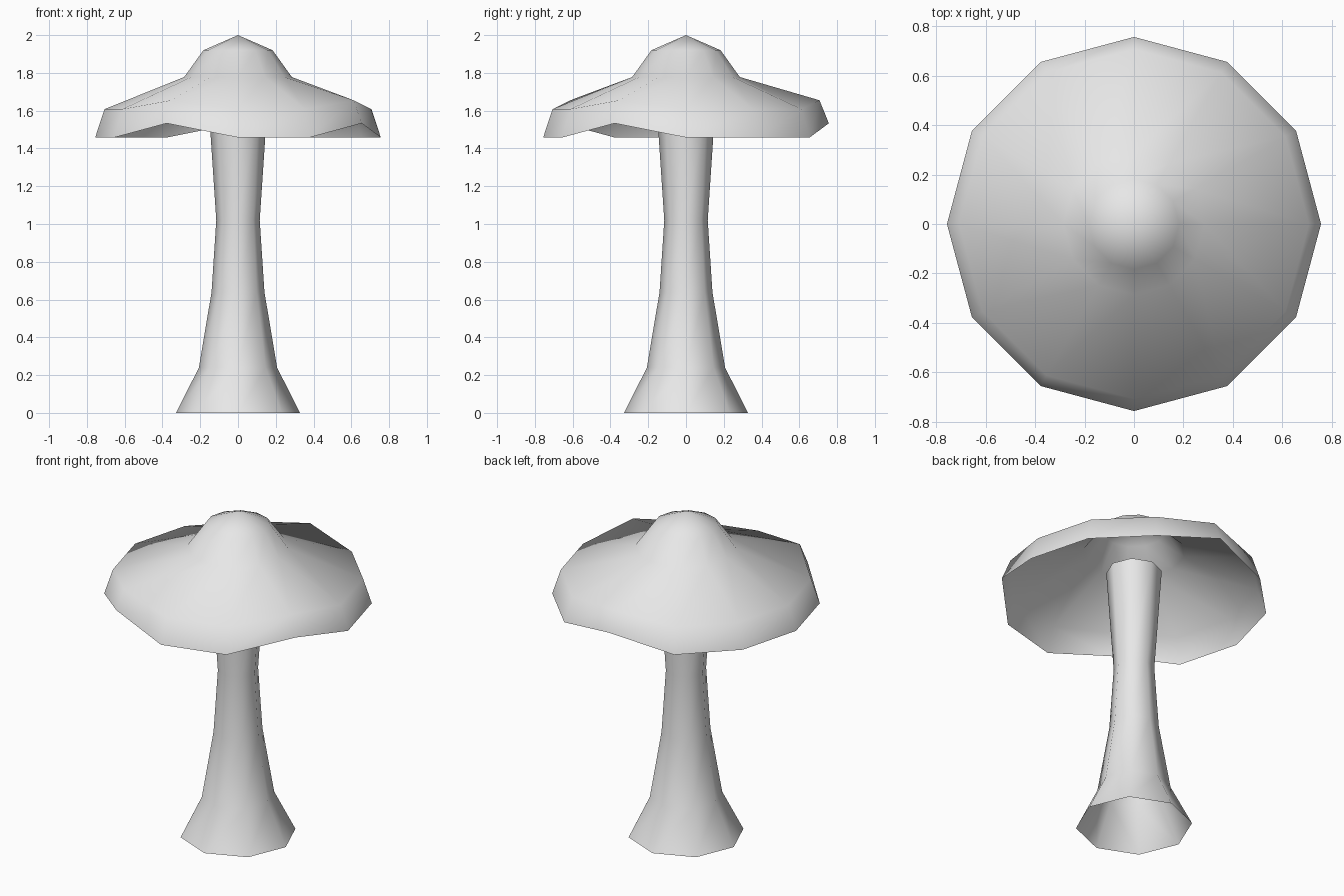
import bpy, bmesh
from math import cos, sin, radians, tau

if "Cube" in bpy.data.objects:
    bpy.data.objects.remove(bpy.data.objects["Cube"], do_unlink=True)

grey = bpy.data.materials.new("pale grey")
grey.use_nodes = True
grey.diffuse_color = (0.8, 0.8, 0.8, 1)
grey.node_tree.nodes["Principled BSDF"].inputs["Base Color"].default_value = (0.8, 0.8, 0.8, 1)


def lathe(name, profile, sides, lift=lambda ring, side: 0.0, tip=None):
    """Open shell through rings of (radius, height), listed from bottom to top."""
    bm = bmesh.new()
    rings = []
    for i, (r, z) in enumerate(profile):
        rings.append([bm.verts.new((r * cos(tau * k / sides), r * sin(tau * k / sides), z + lift(i, k)))
                      for k in range(sides)])
    for low, high in zip(rings, rings[1:]):
        for k in range(sides):
            n = (k + 1) % sides
            bm.faces.new((low[k], low[n], high[n], high[k]))
    if tip is not None:
        point = bm.verts.new((0, 0, tip))
        for k in range(sides):
            bm.faces.new((rings[-1][k], rings[-1][(k + 1) % sides], point))
    mesh = bpy.data.meshes.new(name)
    bm.to_mesh(mesh)
    bm.free()
    mesh.materials.append(grey)
    mesh.shade_smooth()
    obj = bpy.data.objects.new(name, mesh)
    bpy.context.collection.objects.link(obj)
    return obj


# Flared stem, open at both ends
lathe("stem", [(0.328, 0), (0.207, 0.24), (0.14, 0.64), (0.115, 1.02), (0.157, 1.65)], 8)

# Hollow cap with three raised corners on its rim
raised = {3, 8, 11}
rim_lift = (0.075, 0.047)


def wavy_rim(ring, side):
    return rim_lift[ring] if ring < 2 and side in raised else 0.0


lathe("cap", [(0.756, 1.458), (0.707, 1.608), (0.285, 1.778), (0.183, 1.92)], 12, wavy_rim, tip=2.0)
